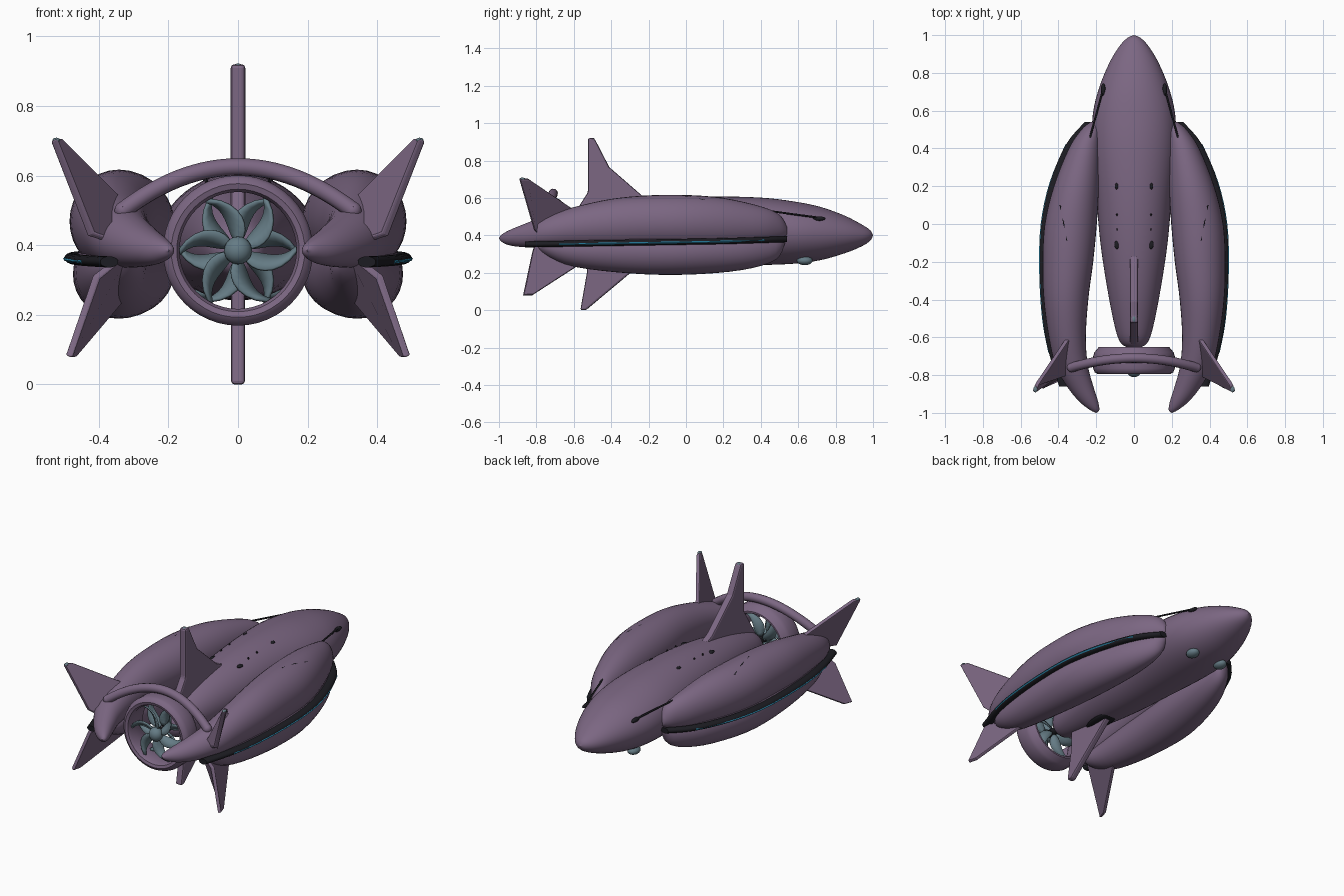
import bpy, bmesh, math
from mathutils import Vector

if "Cube" in bpy.data.objects:
    bpy.data.objects.remove(bpy.data.objects["Cube"])


def material(name, rgb):
    m = bpy.data.materials.new(name)
    m.use_nodes = True
    m.diffuse_color = (*rgb, 1)
    m.node_tree.nodes["Principled BSDF"].inputs["Base Color"].default_value = (*rgb, 1)
    return m


PURPLE = material("dusty_purple", (0.2, 0.135, 0.225))
STEEL = material("blue_grey", (0.13, 0.2, 0.235))
BLACK = material("near_black", (0.012, 0.012, 0.016))
CYAN = material("cyan_glow", (0.03, 0.3, 0.5))


def finish(name, bm, mat, smooth=True):
    bmesh.ops.recalc_face_normals(bm, faces=bm.faces)
    me = bpy.data.meshes.new(name)
    bm.to_mesh(me)
    bm.free()
    ob = bpy.data.objects.new(name, me)
    bpy.context.collection.objects.link(ob)
    me.materials.append(mat)
    if smooth:
        bpy.ops.object.select_all(action='DESELECT')
        ob.select_set(True)
        bpy.context.view_layer.objects.active = ob
        bpy.ops.object.shade_smooth_by_angle(angle=math.radians(40))
    return ob


def spline(rows, steps=4):
    """Catmull-Rom interpolation of equal-length rows."""
    rows = [Vector(r) for r in rows]
    out = []
    for i in range(len(rows) - 1):
        a, b, c, d = rows[max(i - 1, 0)], rows[i], rows[i + 1], rows[min(i + 2, len(rows) - 1)]
        for k in range(steps):
            t = k / steps
            out.append(b + (c - a) * (t / 2) + (a * 2 - b * 5 + c * 4 - d) * (t * t / 2)
                       + (b * 3 - a - c * 3 + d) * (t ** 3 / 2))
    return out + [rows[-1]]


def bridge(bm, rings, closed=False):
    n = len(rings[0])
    for i in range(len(rings) - (0 if closed else 1)):
        a, b = rings[i], rings[(i + 1) % len(rings)]
        for j in range(n):
            bm.faces.new((a[j], a[(j + 1) % n], b[(j + 1) % n], b[j]))


def loft(name, stations, mat, side=1, n=32):
    """Skin of ellipses; each station is y, centre x, centre z, radius x, radius z."""
    bm = bmesh.new()
    rings = []
    for y, cx, cz, rx, rz in spline(stations):
        angles = [2 * math.pi * j / n for j in range(n)]
        rings.append([bm.verts.new((side * (cx + max(rx, 0.002) * math.cos(a)), y,
                                    cz + max(rz, 0.002) * math.sin(a))) for a in angles])
    bridge(bm, rings)
    bm.faces.new(rings[0])
    bm.faces.new(rings[-1])
    return finish(name, bm, mat)


def revolve(name, profile, mat, cz, n=48, closed=True):
    """Turn (radius, y) points about a lengthwise axis."""
    bm = bmesh.new()
    rings = [[bm.verts.new((r * math.cos(2 * math.pi * j / n), y,
                            cz + r * math.sin(2 * math.pi * j / n))) for j in range(n)]
             for r, y in profile]
    bridge(bm, rings, closed)
    return finish(name, bm, mat)


def plate(name, points, thick, mat):
    bm = bmesh.new()
    bm.faces.new([bm.verts.new(p) for p in points])
    ob = finish(name, bm, mat, smooth=False)
    sol = ob.modifiers.new("thickness", 'SOLIDIFY')
    sol.thickness, sol.offset = thick, 0
    bev = ob.modifiers.new("soft_edges", 'BEVEL')
    bev.width, bev.segments = thick * 0.25, 2
    return ob


def ball(name, loc, size, mat):
    bm = bmesh.new()
    bmesh.ops.create_uvsphere(bm, u_segments=20, v_segments=12, radius=1)
    bmesh.ops.scale(bm, vec=size, verts=bm.verts)
    bmesh.ops.translate(bm, vec=loc, verts=bm.verts)
    return finish(name, bm, mat)


def tube(name, points, radius, mat):
    cu = bpy.data.curves.new(name, 'CURVE')
    cu.dimensions, cu.bevel_depth, cu.bevel_resolution, cu.use_fill_caps = '3D', radius, 4, True
    sp = cu.splines.new('POLY')
    sp.points.add(len(points) - 1)
    for p, co in zip(sp.points, points):
        p.co = (*co, 1)
    sp.use_smooth = True
    ob = bpy.data.objects.new(name, cu)
    bpy.context.collection.objects.link(ob)
    cu.materials.append(mat)
    bpy.ops.object.select_all(action='DESELECT')
    ob.select_set(True)
    bpy.context.view_layer.objects.active = ob
    bpy.ops.object.convert(target='MESH')
    return ob


# Central hull
loft("hull", [(1, 0, .4, 0, 0), (.985, 0, .4, .035, .028), (.94, 0, .4, .078, .058),
              (.85, 0, .405, .132, .1), (.72, 0, .41, .185, .142), (.58, 0, .415, .218, .166),
              (.4, 0, .422, .222, .18), (.15, 0, .425, .2, .182), (-.1, 0, .42, .178, .17),
              (-.35, 0, .41, .14, .14), (-.55, 0, .395, .1, .1), (-.63, 0, .388, .07, .07),
              (-.655, 0, .385, .03, .03)], PURPLE, n=48)

UPPER = [(.54, .215, .425, .015, .02), (.5, .228, .445, .05, .065), (.4, .262, .455, .083, .1),
         (.2, .305, .465, .12, .135), (0, .335, .47, .138, .146), (-.2, .35, .47, .134, .144),
         (-.4, .36, .462, .118, .133), (-.6, .353, .443, .098, .108), (-.75, .33, .42, .086, .085),
         (-.86, .285, .4, .07, .063), (-.94, .24, .388, .05, .042), (-.985, .208, .385, .024, .02),
         (-1, .2, .385, 0, 0)]
LOWER = [(.53, .22, .37, .01, .01), (.48, .24, .335, .05, .065), (.3, .285, .32, .1, .105),
         (0, .335, .315, .13, .125), (-.3, .353, .32, .117, .123), (-.6, .35, .325, .09, .092),
         (-.75, .335, .34, .06, .048), (-.82, .32, .36, 0, 0)]
TRIM = [(.54, .235, .38), (.42, .335, .376), (.22, .418, .37), (0, .465, .366),
        (-.25, .473, .362), (-.5, .458, .358), (-.68, .425, .355), (-.86, .37, .352)]

for s, side in ((1, "left"), (-1, "right")):
    # Twin-lobed side pods with a lit trim strip in the groove
    loft(side + "_upper_pod", UPPER, PURPLE, s)
    loft(side + "_lower_pod", LOWER, PURPLE, s)
    loft(side + "_trim", [(*p, .026, .016) for p in TRIM], BLACK, s, 16)
    loft(side + "_trim_light", [(y, x + .007, z - .002, .022, .008) for y, x, z in TRIM[1:-1]],
         CYAN, s, 12)

    # Slanted tail fins
    plate(side + "_upper_fin", [(s * x, y, z) for x, y, z in (
        (.34, -.59, .53), (.512, -.845, .703), (.53, -.89, .703), (.425, -.81, .43),
        (.33, -.79, .4))], .022, PURPLE)
    plate(side + "_lower_fin", [(s * x, y, z) for x, y, z in (
        (.33, -.56, .25), (.472, -.82, .082), (.487, -.87, .08), (.41, -.82, .31),
        (.32, -.8, .38))], .02, PURPLE)
    ball(side + "_fin_light", (s * .522, -.875, .702), (.011, .016, .007), STEEL)

    # Mooring lines, hull fittings and belly domes
    ball(side + "_line_fitting", (s * .163, .71, .49), (.012, .035, .012), BLACK)
    tube(side + "_mooring_line", [(s * .165, .71, .495), (s * .235, .45, .53)], .005, BLACK)
    tube(side + "_pod_slit", [(s * .39, .1, .587), (s * .372, .005, .607), (s * .355, -.09, .613)],
         .004, BLACK)
    for i, (y, z, r) in enumerate(((.2, .585, .018), (.05, .582, .007), (-.03, .578, .006),
                                   (-.11, .563, .023))):
        ball(f"{side}_deck_vent_{i}", (s * .09, y, z), (r * .6, r, .008), BLACK)
    ball(side + "_belly_dome", (s * .1, .635, .265), (.034, .042, .024), STEEL)

# Upright fins on the centre line
plate("top_fin", [(0, y, z) for y, z in ((-.525, .92), (-.49, .92), (-.41, .765), (-.22, .6),
                                        (-.1, .55), (-.2, .45), (-.6, .42), (-.64, .45),
                                        (-.525, .63))], .042, PURPLE)
plate("bottom_fin", [(0, y, z) for y, z in ((-.565, 0), (-.535, 0), (-.29, .205), (-.2, .28),
                                           (-.25, .36), (-.53, .36), (-.53, .2))], .04, PURPLE)
ball("bottom_fin_socket", (0, -.28, .268), (.055, .12, .015), BLACK)
ball("top_fin_light", (0, -.505, .915), (.013, .016, .007), STEEL)

# Rear duct and the arch tying it to the pods
DUCT_Z = .385
revolve("duct", [(.176, -.79), (.168, -.775), (.168, -.66), (.175, -.65), (.185, -.65),
                 (.21, -.68), (.216, -.7), (.216, -.765), (.208, -.785), (.192, -.795)],
        PURPLE, DUCT_Z)
arch = []
for i in range(33):
    u = i / 16 - 1
    arch.append((.33 * u, -.71 - .05 * u * u, .625 - .125 * u * u))
tube("arch", arch, .025, PURPLE)
for s, side in ((1, "left"), (-1, "right")):
    ball(side + "_arch_end", (s * .33, -.76, .5), (.025, .025, .025), PURPLE)

# Propeller hub, shaft and two sets of swept blades
revolve("shaft", [(.001, -.63), (.022, -.63), (.022, -.79), (.001, -.79)], BLACK, DUCT_Z, 20, False)
ball("hub", (0, -.775, DUCT_Z), (.04, .036, .04), STEEL)


def blades(name, y0, sweep, count=6, rows=9):
    bm = bmesh.new()
    for b in range(count):
        base = math.pi / 2 + b * 2 * math.pi / count
        grid = []
        for i in range(rows):
            t = i / (rows - 1)
            r = .025 + .143 * t
            mid = base + sweep * t * t
            half = .008 + .022 * math.sin(math.pi * t ** .8)
            row = []
            for k in (-1, 0, 1):
                a = mid + k * half / r * .8
                row.append(bm.verts.new((r * math.cos(a), y0 + k * half * .6 * (1 if sweep > 0 else -1),
                                         DUCT_Z + r * math.sin(a))))
            grid.append(row)
        for p, q in zip(grid, grid[1:]):
            for k in range(2):
                bm.faces.new((p[k], p[k + 1], q[k + 1], q[k]))
    ob = finish(name, bm, STEEL)
    sol = ob.modifiers.new("thickness", 'SOLIDIFY')
    sol.thickness, sol.offset = .008, 0


blades("rear_propeller", -.765, .55)
blades("inner_propeller", -.7, -.55)
